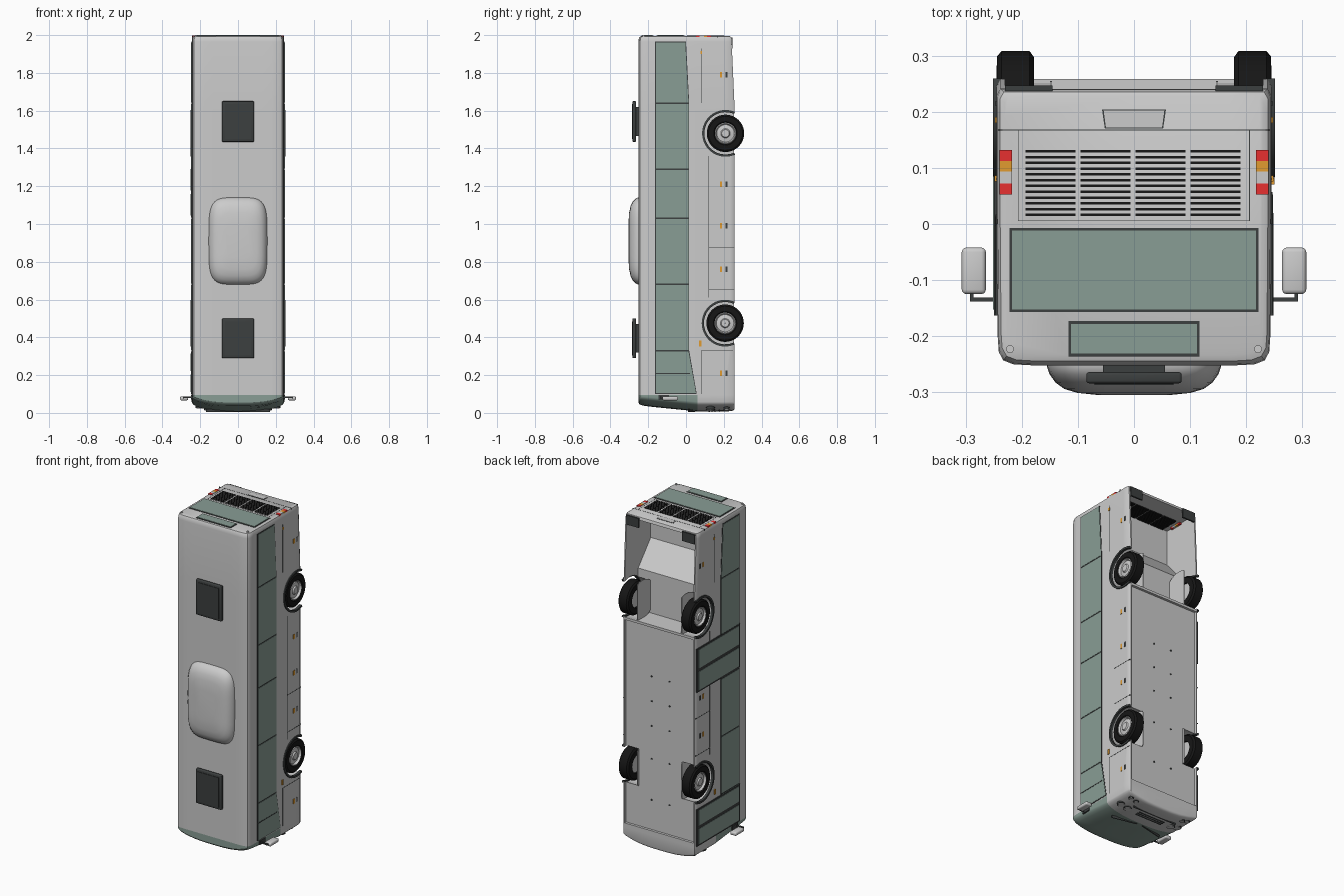
import bpy, bmesh, math
from math import sin, cos, pi

if "Cube" in bpy.data.objects:
    bpy.data.objects.remove(bpy.data.objects["Cube"])

def mat(name, *c):
    m = bpy.data.materials.new(name)
    m.diffuse_color = (*c, 1)
    m.use_nodes = True
    m.node_tree.nodes["Principled BSDF"].inputs["Base Color"].default_value = m.diffuse_color
    return m

PAINT, GLASS = mat("paint", .68, .68, .68), mat("glass", .25, .34, .30)
DARK, BLACK = mat("dark_trim", .045, .05, .05), mat("rubber", .008, .008, .008)
RED, AMBER, STEEL = mat("red", .8, .03, .03), mat("amber", .75, .33, .03), mat("steel", .75, .75, .75)

def finish(name, bm, m=None, angle=30):
    bmesh.ops.recalc_face_normals(bm, faces=bm.faces)
    me = bpy.data.meshes.new(name)
    bm.to_mesh(me)
    bm.free()
    o = bpy.data.objects.new(name, me)
    bpy.context.collection.objects.link(o)
    if m:
        me.materials.append(m)
    bpy.ops.object.select_all(action='DESELECT')
    o.select_set(True)
    bpy.context.view_layer.objects.active = o
    if angle:
        bpy.ops.object.shade_smooth_by_angle(angle=math.radians(angle))
    return o

def loft(bm, rings, closed=False):
    vs = [[bm.verts.new(p) for p in r] for r in rings]
    pairs = list(zip(vs, vs[1:])) + ([(vs[-1], vs[0])] if closed else [])
    n = len(vs[0])
    for a, b in pairs:
        for i in range(n):
            bm.faces.new((a[i], a[(i+1) % n], b[(i+1) % n], b[i]))
    return vs

def prism(name, pts, axis, a, b, m=None, bevel=0):
    """Extrude a 2D outline: axis x takes (y,z), axis y takes (x,z), axis z takes (x,y)."""
    put = {'x': lambda p, t: (t, *p), 'y': lambda p, t: (p[0], t, p[1]), 'z': lambda p, t: (*p, t)}[axis]
    bm = bmesh.new()
    vs = loft(bm, [[put(p, t) for p in pts] for t in (a, b)])
    bm.faces.new(vs[0])
    bm.faces.new(vs[1])
    if bevel:
        bmesh.ops.bevel(bm, geom=bm.edges[:], offset=bevel, segments=3, affect='EDGES', profile=.5)
    return finish(name, bm, m)

def box(name, x0, x1, y0, y1, z0, z1, m=None, bevel=0):
    return prism(name, [(x0, y0), (x1, y0), (x1, y1), (x0, y1)], 'z', z0, z1, m, bevel)

def circle(u, v, r, n=32):
    return [(u + r*cos(2*pi*i/n), v + r*sin(2*pi*i/n)) for i in range(n)]

def inset(pts, d):
    cu, cv = (sum(p[k] for p in pts)/len(pts) for k in (0, 1))
    return [(u + (d if u < cu else -d), v + (d if v < cv else -d)) for u, v in pts]

# Body shell: cross-section lofted from curved nose to flat tail
half = [(0, -.252), (.07, -.252), (.13, -.252), (.18, -.252), (.215, -.25), (.233, -.243), (.241, -.228),
        (.243, -.2), (.245, .06), (.245, .2), (.245, .245), (.238, .258), (.18, .258), (.12, .258), (.06, .258), (0, .258)]
outline = half + [(-x, y) for x, y in half[-2:0:-1]]

def nose_z(x, y):
    return .008 + .035*(abs(x)/.245)**3 + max(0, .06 - y)*.1

def section(s, z=None, dz=0):
    out = []
    for x, y in outline:
        X, Y = x*s, .06 + (y - .06)*s
        if z and y > .2:
            Y -= .018*max(0, (z - 1.6)/.4)
        out.append((X, Y, z if z else nose_z(X, Y) + dz))
    return out

bm = bmesh.new()
nose = [section(s, None, d) for s, d in ((.25, 0), (.5, 0), (.75, 0), (.9, .001), (.96, .004), (.988, .009), (1, .015))]
tail = [section(s, z) for s, z in ((1, .095), (1, 1.6), (1, 1.965), (.993, 1.982), (.975, 1.992), (.94, 1.996))]
vs = loft(bm, nose + tail)
tip = bm.verts.new((0, .06, .008))
for i in range(len(outline)):
    bm.faces.new((tip, vs[0][i], vs[0][(i+1) % len(outline)]))
bm.faces.new(vs[-1])
for f in bm.faces:
    c = f.calc_center_median()
    f.material_index = int(c.z < .096 and c.y < .06)
body = finish("bus_body", bm, PAINT, 0)
body.data.materials.append(GLASS)

# Cut floor recess, engine bay and wheel wells
WHEELS = [(.475, .207), (1.48, .209)]
cutters = [box("cut_floor", -.232, .232, .243, .35, .12, 1.355),
           prism("cut_bay", [(.35, 1.37), (.13, 1.37), (.13, 1.62), (.01, 1.76), (.01, 1.975), (.35, 1.975)], 'x', -.23, .23)]
for s in (-1, 1):
    for z, y in WHEELS:
        cutters.append(prism("cut_well", circle(y, z, .118), 'x', s*.15, s*.3))
for c in cutters:
    mod = body.modifiers.new("cut", 'BOOLEAN')
    mod.operation, mod.solver, mod.object = 'DIFFERENCE', 'EXACT', c
    bpy.ops.object.select_all(action='DESELECT')
    bpy.context.view_layer.objects.active = body
    body.select_set(True)
    bpy.ops.object.modifier_apply(modifier=mod.name)
    bpy.data.objects.remove(c)
bpy.ops.object.shade_smooth_by_angle(angle=math.radians(30))

# Wheels, arches and inner well plates
tyre = [(.178, .055), (.178, .088), (.186, .099), (.236, .099), (.244, .09), (.245, .062), (.24, .056)]
rim = [(.24, .057), (.243, .052), (.232, .046), (.236, .025), (.243, .02), (.243, .001), (.19, .001), (.19, .057)]
for s in (-1, 1):
    for z, y in WHEELS:
        for name, prof, m in (("tyre", tyre, BLACK), ("wheel_rim", rim, STEEL)):
            bm = bmesh.new()
            loft(bm, [[(s*x, y + r*cos(a*pi/20), z + r*sin(a*pi/20)) for x, r in prof] for a in range(40)], True)
            finish(name, bm, m)
        arc = [pi/2 - .42 + (pi + .84)*i/24 for i in range(25)]
        arch = [(y + r*cos(a), z + r*sin(a)) for r, seq in ((.124, arc), (.112, arc[::-1])) for a in seq]
        prism("wheel_arch", arch, 'x', s*.235, s*.251, DARK)
        prism("well_plate", [(min(p[0], .255), p[1]) for p in circle(y, z, .118)], 'x', s*.146, s*.15)

# Side windows: dark band with glass panes on top
cuts = [.1, .33, .68, 1.03, 1.29, 1.64, 1.965]
for s in (-1, 1):
    for i, (a, b) in enumerate(zip(cuts, cuts[1:])):
        low_a, low_b = (.057 if i == 0 else .017), (0 if i == 5 else .017)
        pane = [(-.163, a), (low_a, a), (low_b, b), (-.163, b)]
        prism("window_frame", pane, 'x', s*.24, s*.2465, DARK)
        prism("window_glass", inset(pane, .004), 'x', s*.24, s*.248, GLASS)
    box("window_bar", s*.24, s*.249, -.163, .02, .205, .211, DARK)

# Passenger doors on the left side, two glazed leaves each
for a, b in ((.1, .325), (1.035, 1.3)):
    box("door_frame", -.2495, -.24, -.163, .25, a, b, DARK)
    w = (b - a)/2
    for k in (0, 1):
        box("door_glass", -.251, -.24, -.152, .236, a + k*w + .01, a + (k+1)*w - .01, GLASS)

# Side markers and skirt seams
for s in (-1, 1):
    for z in (.21, .76, .99, 1.21, 1.79):
        if s < 0 and z in (.21, 1.21):
            continue
        box("side_marker", s*.24, s*.248, .18, .191, z - .014, z + .014, AMBER)
        box("side_latch", s*.24, s*.247, .21, .219, z - .014, z + .014, DARK)
    box("turn_marker", s*.24, s*.25, .07, .082, .352, .382, AMBER)
    for y0, y1, z0, z1 in ((.079, .081, 1.64, 1.93), (.12, .256, .65, .653), (.12, .256, .876, .879),
                           (.12, .122, .61, 1.36)) + (((.079, .081, .1, .33), (.08, .25, .328, .331)) if s > 0 else ()):
        box("panel_seam", s*.24, s*.2458, y0, y1, z0, z1, DARK)

# Roof hatches and air-conditioning pod
for z0, z1 in ((.29, .5), (1.435, 1.65)):
    box("hatch_base", -.055, .055, -.27, -.245, z0 + .03, z1 - .03, DARK)
    box("roof_hatch", -.085, .085, -.284, -.264, z0, z1, DARK, .005)
    box("hatch_panel", -.07, .07, -.287, -.28, z0 + .015, z1 - .015, DARK)
bm = bmesh.new()
def pod(k, y):
    e = lambda v: math.copysign(abs(v)**.45, v)
    return [(.155*k*e(cos(a*pi/24)), y, .91 + (.23 - .155*(1-k))*e(sin(a*pi/24)) - .075*(1-k)*e(sin(a*pi/24)))
            for a in range(48)]
vs = loft(bm, [pod(*p) for p in ((1, -.245), (1, -.255), (.97, -.268), (.9, -.283), (.8, -.294), (.65, -.301), (.4, -.305))])
bm.faces.new(vs[-1])
finish("roof_air_unit", bm, PAINT, 40)

# Rear face: windows, engine lid, grille slats, plate recess, lamps
for x, y0, y1 in ((.222, -.157, -.007), (.117, -.236, -.173)):
    box("rear_frame", -x, x, y0, y1, 1.98, 1.998, DARK)
    box("rear_glass", -x + .005, x - .005, y0 + .005, y1 - .005, 1.98, 2.0, GLASS)
for x in (-.207, .205):
    box("lid_seam", x, x + .0015, .005, .167, 1.99, 1.9968, DARK)
for y in (.005, .167):
    box("lid_seam", -.243 if y > .1 else -.207, .243 if y > .1 else .207, y, y + .0015, 1.985, 1.9968, DARK)
for c in range(4):
    for r in range(12):
        x, y = -.193 + c*.098, .014 + r*.0103
        box("grille_slat", x, x + .089, y, y + .0045, 1.968, 1.9985, BLACK)
prism("plate_frame", [(-.052, .17), (.052, .17), (.057, .204), (-.057, .204)], 'z', 1.98, 1.9975, DARK)
prism("plate_panel", [(-.05, .172), (.05, .172), (.054, .202), (-.054, .202)], 'z', 1.98, 1.9985, PAINT)
for s in (-1, 1):
    for y0, y1, m in ((.112, .132, RED), (.094, .112, AMBER), (.072, .094, STEEL), (.053, .072, RED)):
        box("tail_lamp", s*.217, s*.24, y0, y1, 1.965, 1.999, m)
    box("rear_side_lamp", s*.243, s*.249, .076, .086, 1.9, 1.915, AMBER)
    prism("high_lamp", circle(s*.221, -.223, .007, 16), 'z', 1.97, 2.0, STEEL)
    box("bumper_trim", s*.145, s*.23, .237, .247, 1.93, 1.987, DARK)

# Mirrors with arms
for s in (-1, 1):
    box("mirror_mount", s*.238, s*.249, -.145, -.09, .07, .095, DARK)
    box("mirror_arm", s*.24, s*.292, -.138, -.131, .078, .086, DARK)
    box("mirror_stem", s*.286, s*.292, -.138, -.12, .076, .084, DARK)
    box("mirror_head", s*.264, s*.307, -.125, -.042, .066, .088, PAINT, .008)

# Nose: headlamps, slots, windscreen divider and wipers
for s in (-1, 1):
    for x, y, r in ((.2, .13, .02), (.155, .13, .02), (.2, .215, .012), (.165, .215, .012)):
        z = nose_z(x, y)
        prism("headlamp_ring", circle(s*x, y, r + .004, 24), 'z', z - .002, z + .02, DARK)
        prism("headlamp", circle(s*x, y, r, 24), 'z', z - .005, z + .02, STEEL)
    prism("wiper", [(s*.02, .045), (s*.17, .01), (s*.17, .015), (s*.02, .05)], 'z', .005, .02, DARK)
for y in (.12, .135, .15):
    box("nose_slot", -.09, .09, y, y + .006, .006, .02, DARK)
box("bumper_seam", -.15, .15, .175, .178, .006, .02, DARK)

# Floor fixings
for x in (-.06, .06):
    for z in (.3, .55, .75, .9, 1.05):
        prism("floor_bolt", circle(x, z, .005, 10), 'y', .24, .247, DARK)
